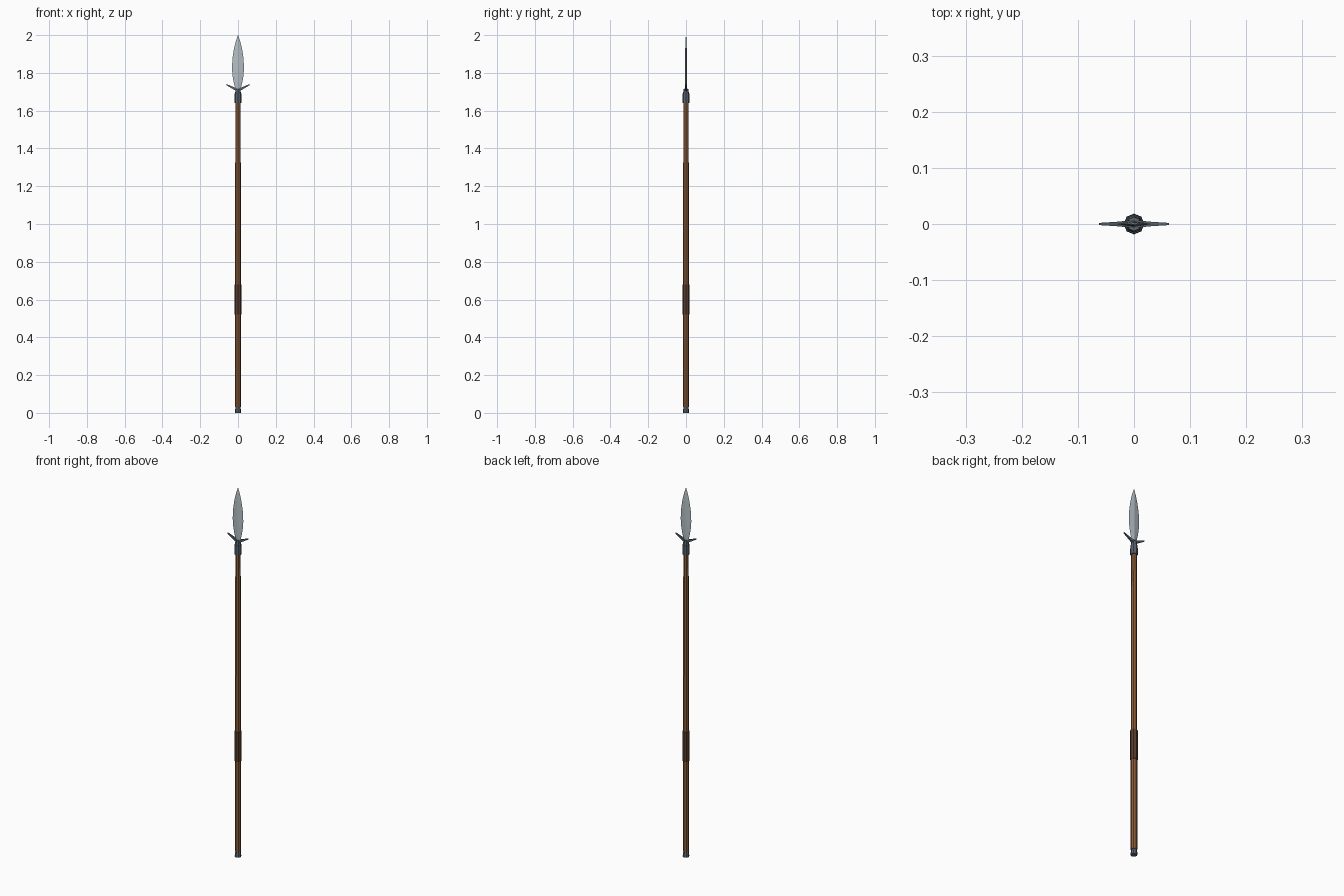
import bpy, math

if "Cube" in bpy.data.objects:
    bpy.data.objects.remove(bpy.data.objects["Cube"])

def mat(name, rgb):
    m = bpy.data.materials.new(name)
    m.diffuse_color = (*rgb, 1)
    m.use_nodes = True
    m.node_tree.nodes["Principled BSDF"].inputs["Base Color"].default_value = m.diffuse_color
    return m

WOOD = mat("wood", (0.26, 0.11, 0.04))
LEATHER = mat("leather", (0.10, 0.045, 0.025))
IRON = mat("iron", (0.10, 0.125, 0.16))
STEEL = mat("steel", (0.46, 0.52, 0.56))

def make(name, verts, faces, material):
    me = bpy.data.meshes.new(name)
    me.from_pydata(verts, [], faces)
    me.materials.append(material)
    ob = bpy.data.objects.new(name, me)
    bpy.context.collection.objects.link(ob)
    return ob

def loft(name, rings, material):
    """Skin equal-sized rings of points and cap both ends."""
    n = len(rings[0])
    verts = [p for r in rings for p in r]
    faces = [(k*n + i, k*n + (i+1) % n, (k+1)*n + (i+1) % n, (k+1)*n + i)
             for k in range(len(rings) - 1) for i in range(n)]
    faces += [tuple(reversed(range(n))), tuple(range(len(verts) - n, len(verts)))]
    return make(name, verts, faces, material)

def turned(name, profile, material, sides=8):
    """Low-poly round part from (radius, z) pairs."""
    ang = [2 * math.pi * i / sides for i in range(sides)]
    return loft(name, [[(r*math.cos(a), r*math.sin(a), z) for a in ang]
                       for r, z in profile], material)

# Shaft, grip wrap, butt cap and head socket
turned("shaft", [(0.016, 0.03), (0.0155, 0.6), (0.0145, 1.37), (0.013, 1.66)], WOOD)
turned("grip", [(0.0185, 0.52), (0.0185, 0.68)], LEATHER)
turned("butt_cap", [(0.0165, 0.0), (0.016, 0.012), (0.0115, 0.038), (0.0115, 0.045)], IRON)
turned("collar", [(0.0185, 1.64), (0.0175, 1.692)], IRON)
turned("socket", [(0.0165, 1.685), (0.0125, 1.716)], IRON)

# Leaf blade with a diamond section
leaf = [(0.010, 0.004, 1.705), (0.022, 0.005, 1.745), (0.029, 0.005, 1.785),
        (0.032, 0.005, 1.825), (0.029, 0.0045, 1.88), (0.021, 0.004, 1.93),
        (0.011, 0.003, 1.97), (0.0005, 0.0005, 2.0)]
loft("blade", [[(w, 0, z), (0, t, z), (-w, 0, z), (0, -t, z)] for w, t, z in leaf], STEEL)

# Pair of upswept lugs below the blade
for side, s in (("right", 1), ("left", -1)):
    sections = [(0.0, 0.007, 1.698, 1.716), (0.03, 0.004, 1.716, 1.728),
                (0.062, 0.002, 1.735, 1.741)]
    rings = [[(s*x, -t, lo), (s*x, t, lo), (s*x, t, hi), (s*x, -t, hi)][::s]
             for x, t, lo, hi in sections]
    loft("lug_" + side, rings, IRON)
